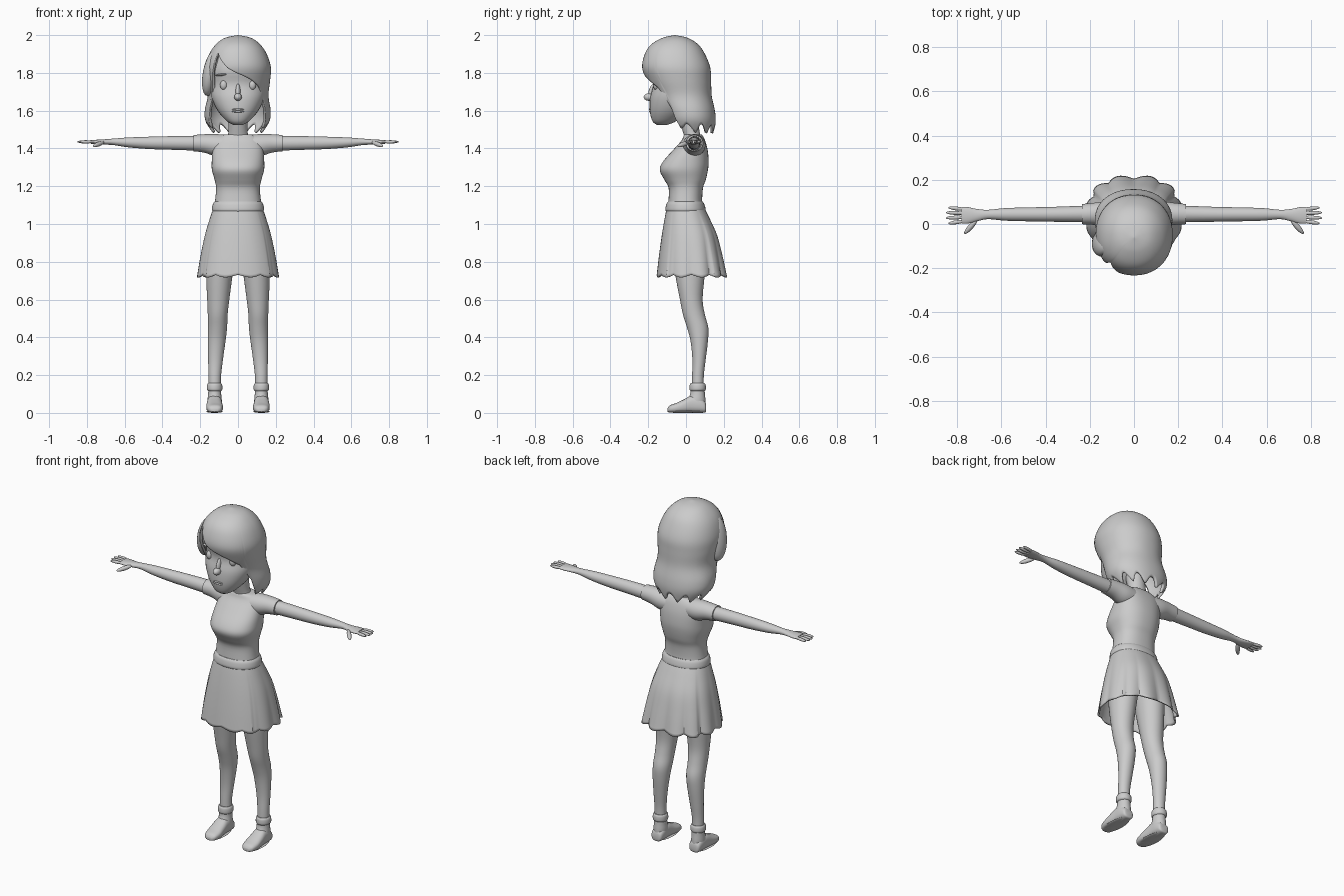
import bpy, bmesh, math
from mathutils import Matrix, Vector, Euler

grey = bpy.data.materials.new("plain grey")
grey.diffuse_color = (0.6, 0.6, 0.6, 1)


def interp(rows, p):
    """Smooth value of a table of rows at fractional index p."""
    i = max(0, min(int(p), len(rows) - 2))
    t = p - i
    a, b, c, d = (rows[max(0, min(len(rows) - 1, k))] for k in (i - 1, i, i + 1, i + 2))
    return [0.5 * (2 * q + (r - o) * t + (2 * o - 5 * q + 4 * r - s) * t * t
                   + (3 * q - o - 3 * r + s) * t ** 3) for o, q, r, s in zip(a, b, c, d)]


def linear(points, x):
    for (x0, y0), (x1, y1) in zip(points, points[1:]):
        if x <= x1:
            return y0 + (y1 - y0) * (x - x0) / (x1 - x0)
    return points[-1][1]


def spow(v, e):
    return math.copysign(abs(v) ** (2 / e), v)


def finish(name, bm, mirror=False, thick=0, angle=50):
    bmesh.ops.recalc_face_normals(bm, faces=bm.faces)
    me = bpy.data.meshes.new(name)
    bm.to_mesh(me)
    bm.free()
    me.materials.append(grey)
    ob = bpy.data.objects.new(name, me)
    bpy.context.collection.objects.link(ob)
    if thick:
        m = ob.modifiers.new("thickness", "SOLIDIFY")
        m.thickness, m.offset = thick, -1
    if mirror:
        ob.modifiers.new("mirror", "MIRROR")
    bpy.ops.object.select_all(action="DESELECT")
    ob.select_set(True)
    bpy.context.view_layer.objects.active = ob
    bpy.ops.object.shade_smooth_by_angle(angle=math.radians(angle))
    return ob


def skin(bm, rings, caps=True):
    for r, s in zip(rings, rings[1:]):
        for k in range(len(r)):
            j = (k + 1) % len(r)
            bm.faces.new((r[k], r[j], s[j], s[k]))
    if caps:
        bm.faces.new(rings[0])
        bm.faces.new(rings[-1])


def tube(name, rows, axis="z", n=32, e=2.0, sub=4, mirror=False):
    """Loft of rounded sections; row = position, low/high of the two cross axes."""
    bm = bmesh.new()
    rings = []
    for s in range((len(rows) - 1) * sub + 1):
        p, u0, u1, v0, v1 = interp(rows, s / sub)
        ring = []
        for k in range(n):
            a = 2 * math.pi * k / n
            u = (u0 + u1) / 2 + (u1 - u0) / 2 * spow(math.cos(a), e)
            v = (v0 + v1) / 2 + (v1 - v0) / 2 * spow(math.sin(a), e)
            ring.append(bm.verts.new({"z": (u, v, p), "x": (p, u, v), "y": (u, p, v)}[axis]))
        rings.append(ring)
    skin(bm, rings)
    return finish(name, bm, mirror)


def ball(name, loc, size, rot=(0, 0, 0), mirror=False):
    bm = bmesh.new()
    m = Matrix.LocRotScale(Vector(loc), Euler(rot), Vector(size))
    bmesh.ops.create_uvsphere(bm, u_segments=20, v_segments=12, radius=1, matrix=m)
    return finish(name, bm, mirror)


# head, neck and face
tube("head", [(1.525, -.025, .025, -.155, -.10), (1.545, -.06, .06, -.178, -.05),
              (1.60, -.108, .108, -.192, .02), (1.67, -.14, .14, -.190, .06),
              (1.74, -.149, .149, -.175, .09), (1.82, -.147, .147, -.19, .10),
              (1.90, -.11, .11, -.16, .07), (1.95, -.05, .05, -.10, .02)], e=2.15)
tube("neck", [(1.42, -.075, .075, -.02, .09), (1.46, -.057, .057, -.01, .08),
              (1.50, -.05, .05, -.02, .07), (1.60, -.05, .05, -.05, .06)])
ball("nose", (0, -.196, 1.672), (.02, .028, .02))
ball("nose_bridge", (0, -.176, 1.70), (.013, .022, .045), (-.25, 0, 0))
for z in (1.607, 1.596):
    ball("lip", (0, -.188, z), (.032, .008, .006))
ball("eye", (.076, -.158, 1.735), (.019, .016, .025), mirror=True)
ball("eyebrow", (.088, -.163, 1.79), (.034, .012, .006), (0, .12, .3), mirror=True)

# hair: a cap whose lower edge depends on the angle, with a fringe and ragged ends
HAIR = [(2.0, -.002, .002, -.062, -.058), (1.985, -.07, .07, -.125, .01),
        (1.95, -.118, .118, -.185, .065), (1.90, -.152, .152, -.218, .10),
        (1.83, -.172, .174, -.232, .128), (1.76, -.170, .170, -.208, .133),
        (1.68, -.160, .161, -.165, .136), (1.60, -.176, .173, -.13, .153),
        (1.54, -.170, .165, -.11, .157), (1.47, -.125, .12, -.08, .145)]
EDGE = [(-3.15, 1.48), (-1.3, 1.485), (-1.05, 1.53), (-.97, 1.66), (-.9, 1.76), (-.78, 1.91),
        (-.6, 1.875), (-.3, 1.825), (0, 1.795), (.4, 1.762), (.75, 1.72), (.9, 1.66),
        (1.0, 1.53), (1.3, 1.485), (3.15, 1.48)]
bm = bmesh.new()
rings, n, steps = [], 144, 36
LEVELS = [(-r[0], i) for i, r in enumerate(HAIR)]
for s in range(steps + 1):
    ring = []
    for k in range(n):
        a = -math.pi + 2 * math.pi * k / n
        low = linear(EDGE, a)
        if low < 1.6:
            low += .045 * abs(math.sin(a * 5.5)) ** 1.3
        p = .02 + (linear(LEVELS, -low) - .02) * s / steps
        z, x0, x1, y0, y1 = interp(HAIR, p)
        ring.append(bm.verts.new(((x0 + x1) / 2 + (x1 - x0) / 2 * spow(math.sin(a), 2.15),
                                  (y0 + y1) / 2 - (y1 - y0) / 2 * spow(math.cos(a), 2.15), z)))
    rings.append(ring)
skin(bm, rings, caps=False)
bm.faces.new(rings[0])
finish("hair", bm, thick=.014)
ball("side_lock", (-.142, -.085, 1.80), (.042, .062, .125), (.1, .22, -.3))

# top
tube("torso", [(1.07, -.132, .132, -.098, .095), (1.12, -.122, .122, -.093, .086),
               (1.19, -.116, .116, -.092, .09), (1.235, -.124, .124, -.115, .105),
               (1.285, -.138, .138, -.139, .116), (1.33, -.139, .139, -.122, .12),
               (1.39, -.135, .135, -.07, .115), (1.44, -.125, .125, -.025, .102),
               (1.468, -.09, .09, -.012, .088), (1.475, -.06, .06, -.005, .08)], n=48, e=2.35)
tube("sleeve", [(.06, -.02, .10, 1.36, 1.472), (.12, -.015, .103, 1.36, 1.476),
                (.18, -.004, .096, 1.378, 1.475), (.235, -.001, .09, 1.385, 1.471)], "x", mirror=True)

# arms and hands
tube("arm", [(.20, .008, .084, 1.388, 1.466), (.35, .010, .078, 1.393, 1.465),
             (.47, .012, .075, 1.397, 1.462), (.58, .015, .072, 1.406, 1.458),
             (.66, .022, .064, 1.418, 1.452), (.71, .012, .068, 1.420, 1.448),
             (.75, .002, .076, 1.422, 1.446), (.78, .002, .077, 1.425, 1.444)], "x", 24, mirror=True)
for y, length, turn in ((.070, .038, .12), (.050, .044, .04), (.029, .044, -.04), (.008, .038, -.14)):
    ball("finger", (.77 + length * .85, y, 1.435), (length, .0088, .0085), (0, 0, turn), mirror=True)
ball("thumb", (.738, -.012, 1.423), (.045, .012, .012), (0, .25, -.85), mirror=True)

# waistband and flared skirt with a scalloped hem
tube("waistband", [(1.066, -.134, .134, -.105, .10), (1.078, -.138, .138, -.109, .104),
                   (1.105, -.133, .133, -.104, .097), (1.118, -.124, .124, -.096, .089)], n=48, e=2.2)
SKIRT = [(1.085, .130, -.102, .097), (1.03, .150, -.113, .125), (.94, .178, -.128, .165),
         (.83, .202, -.143, .192), (.725, .220, -.155, .212)]
bm = bmesh.new()
rings, n, steps = [], 144, 20
for s in range(steps + 1):
    t = s / steps
    z, rx, y0, y1 = interp(SKIRT, t * 4)
    ring = []
    for k in range(n):
        a = 2 * math.pi * k / n
        wave = abs(math.sin(6 * a))
        back = .5 - .5 * math.cos(a)
        f = 1 + t * t * .10 * (wave - .4) * back
        if math.pi * .27 < min(a, 2 * math.pi - a) < math.pi * .70:
            f -= .025 * t
        ring.append(bm.verts.new((rx * f * spow(math.sin(a), 2.3),
                                  (y0 + y1) / 2 - (y1 - y0) / 2 * f * spow(math.cos(a), 2.3),
                                  z - .014 * t ** 4 * (wave - .5))))
    rings.append(ring)
skin(bm, rings, caps=False)
finish("skirt", bm, thick=.008, angle=35)

# legs, sock cuffs and shoes
tube("leg", [(1.0, .0, .13, -.085, .11), (.85, .012, .165, -.075, .11), (.72, .030, .168, -.055, .098),
             (.60, .046, .163, -.032, .088), (.52, .055, .160, -.016, .100),
             (.45, .058, .160, .006, .118), (.38, .066, .160, .024, .116),
             (.28, .080, .158, .034, .104), (.19, .090, .156, .032, .094),
             (.10, .090, .156, .030, .095)], mirror=True)
tube("sock_cuff", [(.116, .088, .158, .024, .098), (.125, .083, .165, .019, .105),
                   (.148, .084, .164, .020, .104), (.158, .090, .158, .026, .098)], mirror=True)
tube("shoe_upper", [(.03, .086, .162, .0, .104), (.07, .086, .161, .012, .103),
                    (.10, .089, .158, .022, .100), (.13, .090, .156, .025, .098)], mirror=True)
tube("shoe", [(-.098, .105, .140, .006, .024), (-.085, .088, .158, .002, .040),
              (-.05, .080, .167, .0, .053), (-.01, .082, .167, .0, .072),
              (.03, .085, .164, .0, .092), (.07, .086, .162, .0, .085),
              (.10, .092, .156, .002, .06), (.107, .105, .143, .01, .035)], "y", e=2.5, mirror=True)
ball("sole", (.124, .0, .007), (.044, .10, .007), mirror=True)
